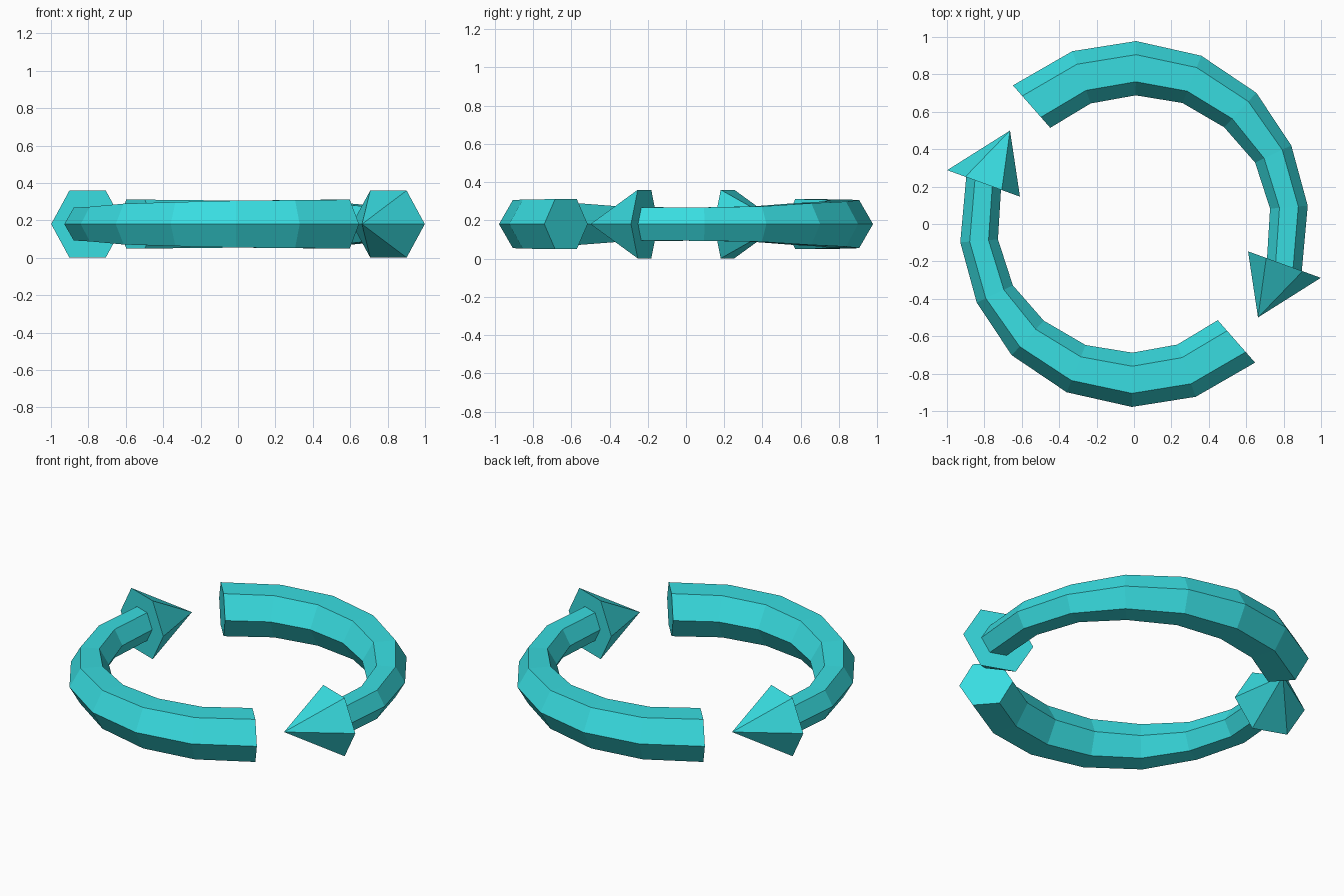
import bpy, bmesh
from math import sin, cos, radians, pi
from mathutils import Vector

if "Cube" in bpy.data.objects:
    bpy.data.objects.remove(bpy.data.objects["Cube"])

MID_Z = 0.18
PATH_R = 0.833

mat = bpy.data.materials.new("cyan")
mat.diffuse_color = (0.04, 0.72, 0.75, 1)
mat.use_nodes = True
mat.node_tree.nodes["Principled BSDF"].inputs["Base Color"].default_value = mat.diffuse_color


def hex_ring(bm, centre, facing, size):
    """Hexagon standing upright, with one corner pointing along the facing angle."""
    out = Vector((cos(radians(facing)), sin(radians(facing)), 0))
    up = Vector((0, 0, 1))
    return [bm.verts.new(centre + size * (cos(i * pi / 3) * out + sin(i * pi / 3) * up))
            for i in range(6)]


def bridge(bm, a, b):
    for i in range(6):
        j = (i + 1) % 6
        bm.faces.new((a[i], a[j], b[j], b[i]))


def on_path(angle, r=PATH_R):
    return Vector((r * cos(radians(angle)), r * sin(radians(angle)), MID_Z))


def curved_arrow(name, turn):
    bm = bmesh.new()
    # Tapered hexagonal shaft: (position angle, facing angle, size)
    sections = [(131.1, 131.3, 0.151), (109.7, 109.3, 0.148), (89.3, 89.5, 0.145),
                (68.2, 68.2, 0.136), (47.0, 47.0, 0.126), (26.7, 25.5, 0.107),
                (6.2, 4.5, 0.101), (-15.1, -20.0, 0.099)]
    rings = [hex_ring(bm, on_path(a + turn), f + turn, s) for a, f, s in sections]
    bm.faces.new(rings[0])
    for a, b in zip(rings, rings[1:]):
        bridge(bm, a, b)
    # Arrowhead: flared back face, then pyramid to the tip
    head = hex_ring(bm, on_path(-15.1 + turn), -20 + turn, 0.207)
    bridge(bm, rings[-1], head)
    tip = bm.verts.new(on_path(-37 + turn, 0.83))
    for i in range(6):
        bm.faces.new((head[i], head[(i + 1) % 6], tip))
    bmesh.ops.recalc_face_normals(bm, faces=bm.faces)
    mesh = bpy.data.meshes.new(name)
    bm.to_mesh(mesh)
    bm.free()
    mesh.materials.append(mat)
    obj = bpy.data.objects.new(name, mesh)
    bpy.context.collection.objects.link(obj)


# Two arrows chasing each other around the circle
curved_arrow("right_curved_arrow", 0)
curved_arrow("left_curved_arrow", 180)
